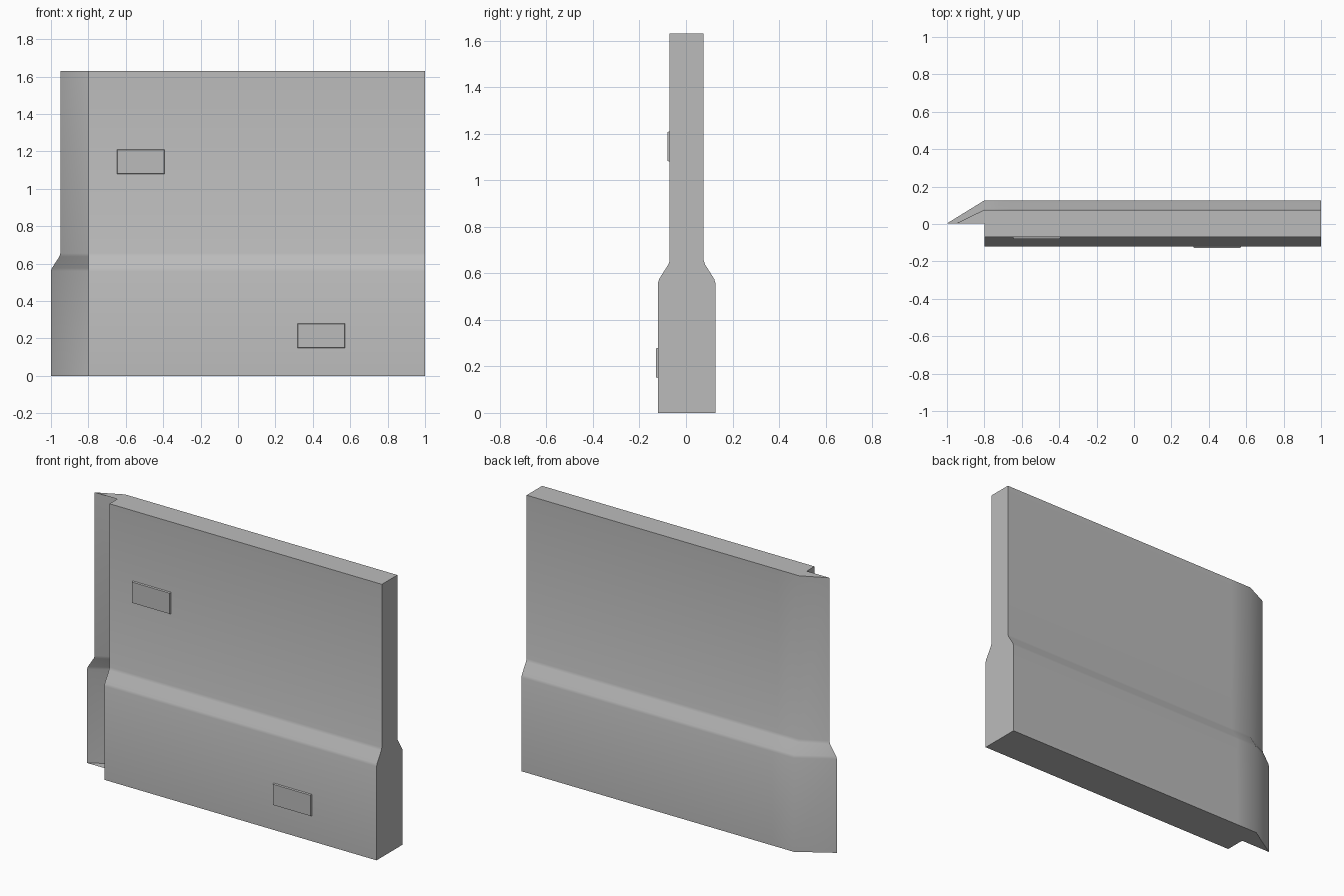
import bpy, bmesh, math

if "Cube" in bpy.data.objects:
    bpy.data.objects.remove(bpy.data.objects["Cube"], do_unlink=True)

grey = bpy.data.materials.new("panel grey")
grey.use_nodes = True
color = (0.5, 0.5, 0.5, 1)
grey.diffuse_color = color
grey.node_tree.nodes["Principled BSDF"].inputs["Base Color"].default_value = color

MID = 0.003  # depth of the panel's centre plane


def finish(name, bm, smooth=False):
    mesh = bpy.data.meshes.new(name)
    bm.to_mesh(mesh)
    bm.free()
    mesh.materials.append(grey)
    obj = bpy.data.objects.new(name, mesh)
    bpy.context.collection.objects.link(obj)
    if smooth:
        bpy.ops.object.select_all(action="DESELECT")
        obj.select_set(True)
        bpy.context.view_layer.objects.active = obj
        bpy.ops.object.shade_smooth_by_angle(angle=math.radians(40))
    return obj


# Panel: thick foot, sloped shoulder, thin top; tapered lip open at the front
def outline(half, tip):
    return [(-0.8, MID), (-0.8, MID - half), (1, MID - half), (1, MID + half),
            (-0.66, MID + half), (-0.8, MID + half), (tip, MID)]


levels = [(0, 0.123, -1), (0.56, 0.123, -1), (0.576, 0.118, -0.995),
          (0.638, 0.079, -0.955), (0.655, 0.073, -0.95), (1.63, 0.073, -0.95)]
bm = bmesh.new()
rings = [[bm.verts.new((x, y, z)) for x, y in outline(half, tip)]
         for z, half, tip in levels]
for low, high in zip(rings, rings[1:]):
    for i in range(len(low) - 1):
        bm.faces.new((low[i], low[i + 1], high[i + 1], high[i]))
bm.faces.new(rings[-1])
bm.faces.new(rings[0][::-1])
finish("door_panel", bm, smooth=True)


# Raised plates with a narrow chamfered rim
def plate(name, x, z, surface):
    bm = bmesh.new()
    bmesh.ops.create_cube(bm, size=1)
    for v in bm.verts:
        rim = 0.006 if v.co.y < 0 else 0
        v.co = (x + v.co.x * (0.26 - 2 * rim),
                surface + v.co.y * 0.018,
                z + v.co.z * (0.136 - 2 * rim))
    finish(name, bm)


plate("upper_plate", -0.52, 1.145, MID - 0.073)
plate("lower_plate", 0.445, 0.215, MID - 0.123)
